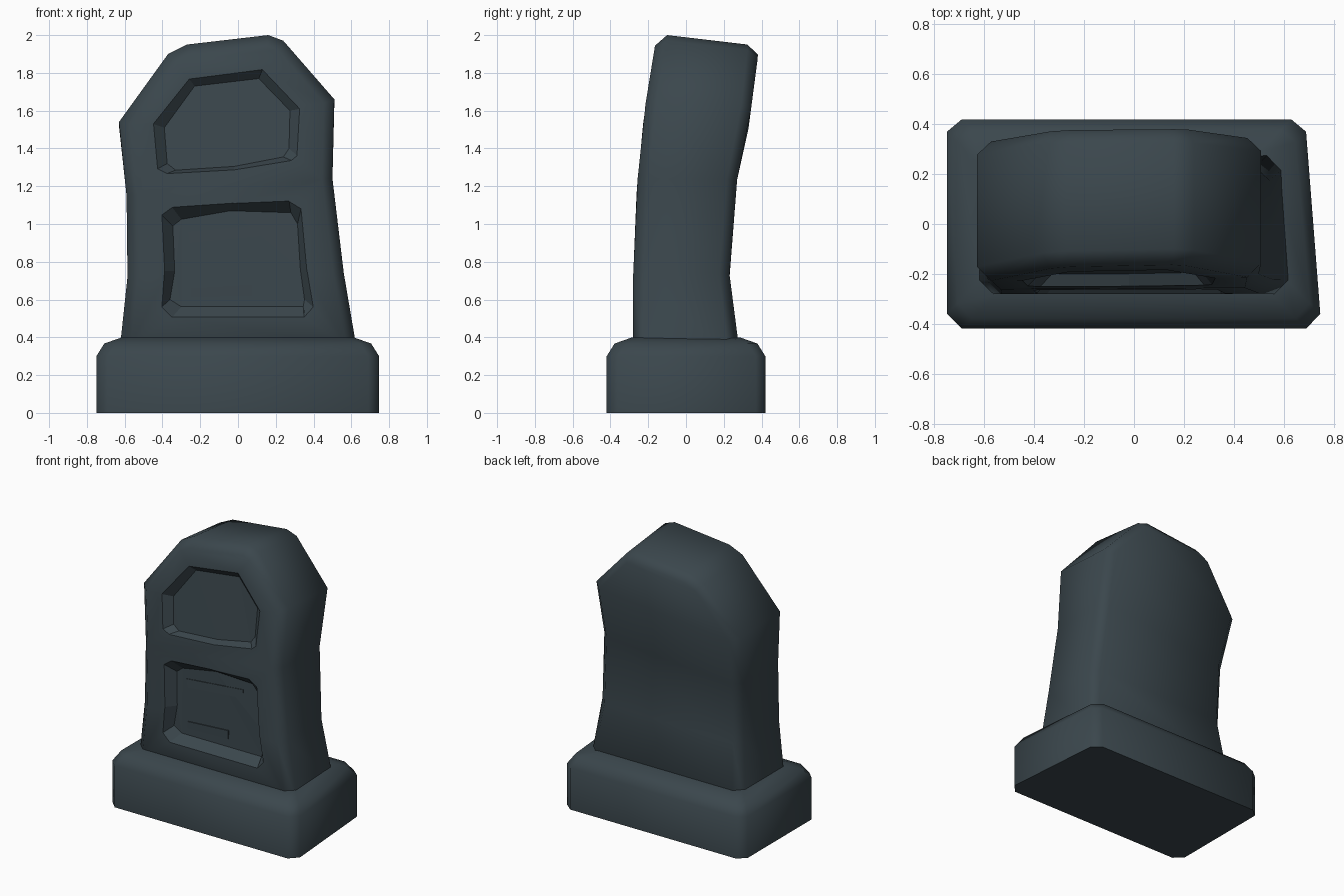
import bpy, bmesh
from mathutils import Vector

if "Cube" in bpy.data.objects:
    bpy.data.objects.remove(bpy.data.objects["Cube"])

stone = bpy.data.materials.new("dark slate stone")
stone.diffuse_color = (0.043, 0.062, 0.073, 1)
stone.use_nodes = True
stone.node_tree.nodes["Principled BSDF"].inputs["Base Color"].default_value = stone.diffuse_color


def interp(table, z):
    if z <= table[0][0]:
        return table[0][1]
    for (z0, a), (z1, b) in zip(table, table[1:]):
        if z <= z1:
            return a + (b - a) * (z - z0) / (z1 - z0)
    return table[-1][1]


# Bent side profile: depth of front and back surfaces by height
def front_y(z):
    return interp([(0.35, -0.28), (0.72, -0.28), (1.2, -0.26), (1.6, -0.22), (2.0, -0.155)], z)


def back_y(z):
    return interp([(0.35, 0.28), (0.72, 0.23), (1.12, 0.245), (1.5, 0.33), (1.88, 0.38), (2.0, 0.38)], z)


def inset(pts, d):
    """Offset a clockwise closed outline inward by d."""
    out, n = [], len(pts)
    for i in range(n):
        p, a, b = Vector(pts[i]), Vector(pts[i - 1]), Vector(pts[(i + 1) % n])
        u, v = (p - a).normalized(), (b - p).normalized()
        n1, n2 = Vector((u.y, -u.x)), Vector((v.y, -v.x))
        out.append(p + (n1 + n2) * d / (1 + n1.dot(n2)))
    return [(q.x, q.y) for q in out]


def loft(name, rings, row_caps=False, smooth=None):
    """Closed solid through equal-length rings of points."""
    bm = bmesh.new()
    loops = [[bm.verts.new(p) for p in r] for r in rings]
    n = len(rings[0])
    for a, b in zip(loops, loops[1:]):
        for i in range(n):
            j = (i + 1) % n
            bm.faces.new((a[i], a[j], b[j], b[i]))
    for cap in (loops[0], loops[-1]):
        if row_caps:
            for i in range(n // 2 - 1):
                bm.faces.new((cap[i], cap[i + 1], cap[n - 2 - i], cap[n - 1 - i]))
        else:
            f = bm.faces.new(cap)
            if smooth is None:
                bmesh.ops.triangulate(bm, faces=[f])
    bmesh.ops.recalc_face_normals(bm, faces=bm.faces)
    me = bpy.data.meshes.new(name)
    bm.to_mesh(me)
    bm.free()
    me.materials.append(stone)
    ob = bpy.data.objects.new(name, me)
    bpy.context.collection.objects.link(ob)
    bpy.ops.object.select_all(action='DESELECT')
    ob.select_set(True)
    bpy.context.view_layer.objects.active = ob
    if smooth:
        bpy.ops.object.shade_smooth_by_angle(angle=smooth)
    return ob


# Plinth: chamfered footprint, rounded over at the top
foot = [(-0.75, -0.36), (-0.69, -0.42), (0.69, -0.42), (0.747, -0.36),
        (0.69, 0.37), (0.63, 0.42), (-0.69, 0.42), (-0.75, 0.37)]
sgn = lambda v: 1 if v > 0 else -1
loft("plinth", [[(x - sgn(x) * d, y - sgn(y) * d, z) for x, y in foot]
                for z, d in ((0, 0), (0.3, 0), (0.367, 0.042), (0.4, 0.135))], smooth=1.0)

# Slab: front outline, left side going up then right side going down
left = [(-0.63, 0.3), (-0.585, 0.72), (-0.59, 1.15), (-0.63, 1.54), (-0.37, 1.9), (-0.27, 1.95)]
right = [(0.16, 2.0), (0.24, 1.97), (0.51, 1.66), (0.5, 1.24), (0.56, 0.74), (0.635, 0.3)]
outline = left + right
inner = inset(outline, 0.055)


def back_point(x, z, dy):
    zb = z - 0.05 * max(0, z - 1.2) / 0.8
    if x > 0:
        x -= 0.03 * max(0, 1.2 - z) / 0.8
    return (x, back_y(zb) - dy, zb)


slab = loft("headstone_slab", [
    [(x, front_y(z), z) for x, z in inner],
    [(x, front_y(z) + 0.055, z) for x, z in outline],
    [back_point(x, z, 0.055) for x, z in outline],
    [back_point(x, z, 0) for x, z in inner]], row_caps=True, smooth=0.95)


# Recessed panels with sloping walls
def carve(name, outer, floor, depth):
    cutter = loft(name, [
        [(x, -0.5, z) for x, z in outer],
        [(x, front_y(z) - 0.002, z) for x, z in outer],
        [(x, front_y(z) + depth, z) for x, z in floor]])
    cutter.hide_render = True
    mod = slab.modifiers.new(name, 'BOOLEAN')
    mod.operation = 'DIFFERENCE'
    mod.solver = 'EXACT'
    mod.object = cutter
    bpy.context.view_layer.objects.active = slab
    bpy.ops.object.modifier_apply(modifier=name)
    bpy.data.objects.remove(cutter)


carve("upper_panel_cutter",
      [(-0.45, 1.53), (-0.26, 1.77), (0.13, 1.82), (0.33, 1.61), (0.315, 1.36), (0.285, 1.335),
       (-0.02, 1.285), (-0.38, 1.265), (-0.43, 1.29)],
      [(-0.39, 1.51), (-0.23, 1.73), (0.11, 1.77), (0.275, 1.60), (0.27, 1.40), (0.24, 1.355),
       (-0.02, 1.305), (-0.33, 1.285), (-0.375, 1.32)], 0.05)
DEPTH = 0.065
carve("lower_panel_cutter",
      [(-0.405, 1.05), (-0.35, 1.09), (-0.03, 1.112), (0.27, 1.125), (0.335, 1.085), (0.365, 0.76),
       (0.40, 0.56), (0.35, 0.505), (-0.35, 0.505), (-0.405, 0.56), (-0.39, 0.75)],
      [(-0.345, 0.99), (-0.30, 1.025), (-0.04, 1.07), (0.28, 1.06), (0.315, 1.0), (0.33, 0.76),
       (0.352, 0.60), (0.345, 0.562), (-0.30, 0.562), (-0.36, 0.60), (-0.335, 0.75)], DEPTH)

# Thin plain strips on the lower panel floor
for name, pts in (("upper_strip", [(-0.265, 0.96), (0.185, 1.0), (0.185, 0.94), (-0.255, 0.90)]),
                  ("lower_strip", [(-0.25, 0.66), (0.075, 0.68), (0.075, 0.62), (-0.25, 0.61)])):
    loft(name, [[(x, front_y(z) + DEPTH + d, z) for x, z in pts] for d in (-0.004, 0.005)])
